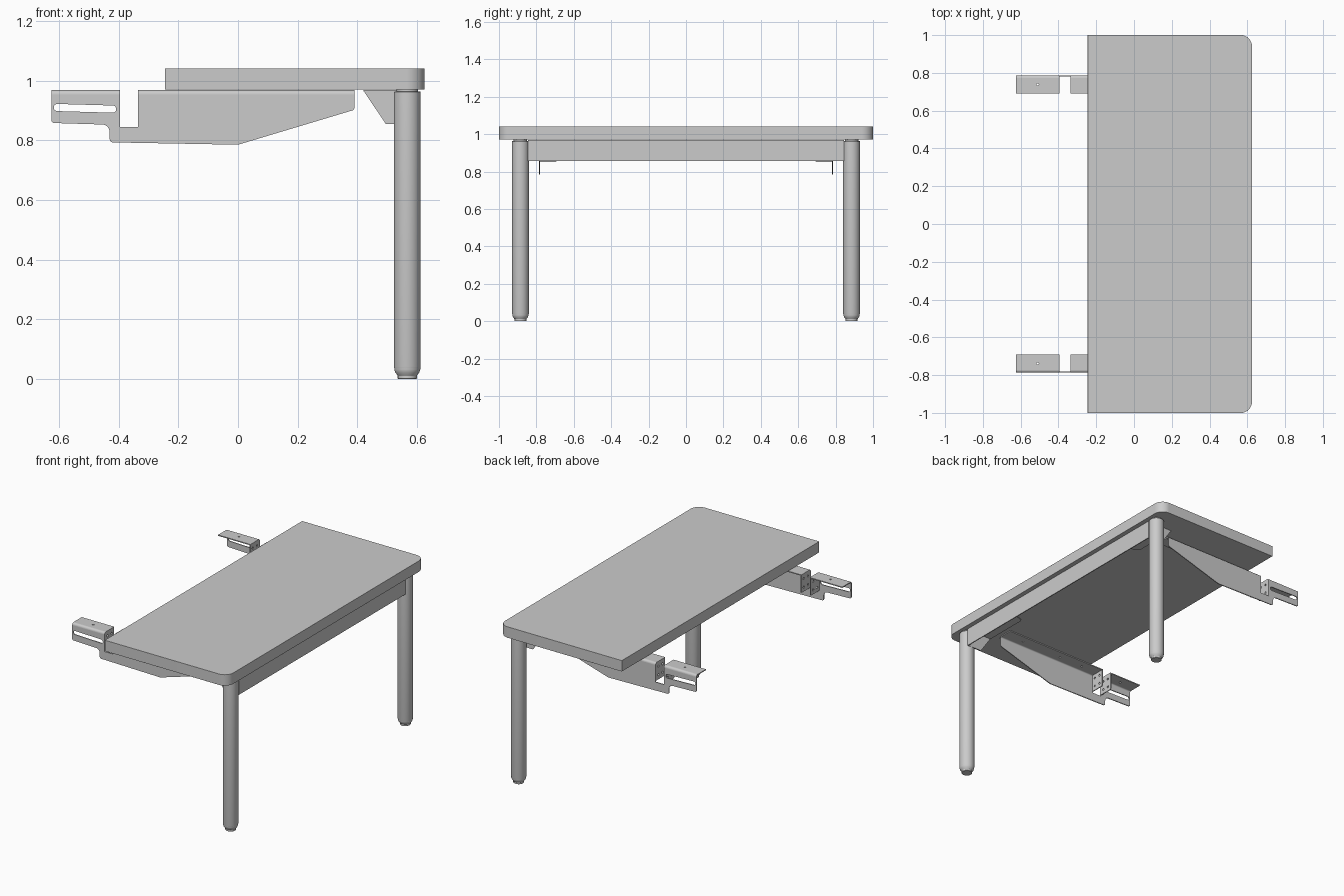
import bpy, bmesh, math
from mathutils import Vector, Matrix

if "Cube" in bpy.data.objects:
    bpy.data.objects.remove(bpy.data.objects["Cube"])

ROT = {
    "XY": Matrix.Identity(4),
    "XZ": Matrix.Rotation(math.pi / 2, 4, "X"),
    "YZ": Matrix.Rotation(math.pi / 2, 4, "Z") @ Matrix.Rotation(math.pi / 2, 4, "X"),
}


def rounded(pts, steps=6):
    """Outline from (u, v) or (u, v, radius) points with filleted corners."""
    out, n = [], len(pts)
    for i, p in enumerate(pts):
        c = Vector(p[:2])
        if len(p) < 3:
            out.append(c)
            continue
        a = (Vector(pts[i - 1][:2]) - c).normalized()
        b = (Vector(pts[(i + 1) % n][:2]) - c).normalized()
        half = a.angle(b) / 2
        mid = c + (a + b).normalized() * p[2] / math.sin(half)
        s = c + a * p[2] / math.tan(half) - mid
        e = c + b * p[2] / math.tan(half) - mid
        for k in range(steps + 1):
            t = k / steps
            out.append(mid + (s * (1 - t) + e * t).normalized() * p[2])
    return out


def circle(u, v, r, n=16):
    return [Vector((u + r * math.cos(2 * math.pi * k / n),
                    v + r * math.sin(2 * math.pi * k / n))) for k in range(n)]


def finish(name, mesh, mirror=False, bevel=0):
    bm = bmesh.new()
    bm.from_mesh(mesh)
    bmesh.ops.remove_doubles(bm, verts=bm.verts, dist=1e-5)
    bmesh.ops.recalc_face_normals(bm, faces=bm.faces)
    bm.to_mesh(mesh)
    bm.free()
    ob = bpy.data.objects.new(name, mesh)
    bpy.context.collection.objects.link(ob)
    if bevel:
        m = ob.modifiers.new("bevel", "BEVEL")
        m.width, m.segments, m.limit_method = bevel, 3, "ANGLE"
        m.angle_limit = math.radians(50)
    if mirror:
        m = ob.modifiers.new("mirror", "MIRROR")
        m.use_axis = (False, True, False)
        m.use_mirror_merge = False
    bpy.ops.object.select_all(action="DESELECT")
    ob.select_set(True)
    bpy.context.view_layer.objects.active = ob
    bpy.ops.object.shade_smooth_by_angle(angle=math.radians(30))
    return ob


def plate(name, plane, outline, thick, loc, holes=(), **kw):
    """Flat outline with holes, extruded and placed in the given plane."""
    cu = bpy.data.curves.new(name, "CURVE")
    cu.dimensions, cu.fill_mode, cu.extrude = "2D", "BOTH", thick / 2
    for loop in [outline, *holes]:
        sp = cu.splines.new("POLY")
        sp.points.add(len(loop) - 1)
        for q, c in zip(sp.points, loop):
            q.co = (c[0], c[1], 0, 1)
        sp.use_cyclic_u = True
    tmp = bpy.data.objects.new("tmp", cu)
    bpy.context.collection.objects.link(tmp)
    bpy.context.view_layer.update()
    dg = bpy.context.evaluated_depsgraph_get()
    mesh = bpy.data.meshes.new_from_object(tmp.evaluated_get(dg))
    bpy.data.objects.remove(tmp)
    mesh.transform(Matrix.Translation(loc) @ ROT[plane])
    return finish(name, mesh, **kw)


def lathe(name, profile, x, y, n=40, **kw):
    bm = bmesh.new()
    rings = [[bm.verts.new((x + c.x, y + c.y, z)) for c in circle(0, 0, r, n)]
             for r, z in profile]
    for a, b in zip(rings, rings[1:]):
        for k in range(n):
            bm.faces.new((a[k], a[(k + 1) % n], b[(k + 1) % n], b[k]))
    bm.faces.new(rings[0])
    bm.faces.new(rings[-1])
    mesh = bpy.data.meshes.new(name)
    bm.to_mesh(mesh)
    bm.free()
    return finish(name, mesh, **kw)


# Table top, rounded only on the leg side
plate("table_top", "XY",
      rounded([(-.245, -1), (.625, -1, .06), (.625, 1, .06), (-.245, 1)], 10),
      .07, (0, 0, 1.005), bevel=.005)

# Legs, feet and mounting discs
lathe("legs", [(.034, .03), (.039, .0305), (.043, .034), (.045, .042),
               (.045, .961), (.043, .963)], .567, .885, mirror=True)
lathe("feet", [(.030, 0), (.032, .002), (.032, .011), (.034, .014),
               (.040, .022), (.0435, .032), (.0435, .036)], .567, .885, mirror=True)
lathe("leg_mounts", [(.036, .955), (.036, .971)], .567, .885, mirror=True)

# Apron: face, stepped top flange and end gussets
plate("apron_face", "YZ", [(-.845, .855), (.845, .855), (.845, .968), (-.845, .968)],
      .006, (.594, 0, 0))
plate("apron_top_flange", "XY",
      rounded([(.597, -.845), (.597, .845), (.42, .845), (.42, .55, .015),
               (.50, .52, .015), (.50, -.52, .015), (.42, -.55, .015), (.42, -.845)]),
      .006, (0, 0, .966))
plate("apron_end_gussets", "XZ", [(.42, .966), (.495, .855), (.597, .855), (.597, .966)],
      .006, (0, .842, 0), mirror=True)

# Support arms: side plate with slot and notch
TOP, BEND, OUT, INN, T = .968, .014, .787, .69, .006
low = TOP - BEND
slot = rounded([(-.617, .898, .0115), (-.408, .892, .0115),
                (-.408, .916, .0115), (-.617, .922, .0115)])
plate("arm_side_plates", "XZ",
      rounded([(-.625, low), (-.395, low), (-.395, .845), (-.335, .845), (-.335, low),
               (.39, low), (.39, .902, .01), (0, .785, .02), (-.43, .793, .012),
               (-.43, .852, .025), (-.625, .858, .01)]),
      T, (0, OUT - T / 2, 0), holes=[slot], mirror=True)

# Curved bends and top flanges on both sections of each arm
arc = [(math.cos(k * math.pi / 12), math.sin(k * math.pi / 12)) for k in range(7)]
section = ([(OUT - BEND + BEND * c, low + BEND * s) for c, s in arc] +
           [(OUT - BEND + (BEND - T) * c, low + (BEND - T) * s) for c, s in reversed(arc)])
for part, x0, x1, hx in (("outer", -.625, -.395, (-.51,)),
                         ("inner", -.335, .39, (-.21, -.04, .25))):
    plate(f"arm_{part}_bends", "YZ", section, x1 - x0, ((x0 + x1) / 2, 0, 0), mirror=True)
    y1 = OUT - BEND
    plate(f"arm_{part}_flanges", "XY", [(x0, INN), (x1, INN), (x1, y1), (x0, y1)],
          T, (0, 0, TOP - T / 2), holes=[circle(h, .738, .006) for h in hx], mirror=True)

# Drilled cross walls on either side of the notch
drill = [circle(y, z, .007) for y in (.715, .757) for z in (.88, .935)]
for part, x in (("outer", -.398), ("inner", -.332)):
    plate(f"arm_{part}_walls", "YZ",
          rounded([(INN, .852, .008), (OUT - T, .852), (OUT - T, TOP - .003),
                   (INN, TOP - .003)]),
          T, (x, 0, 0), holes=drill, mirror=True)
